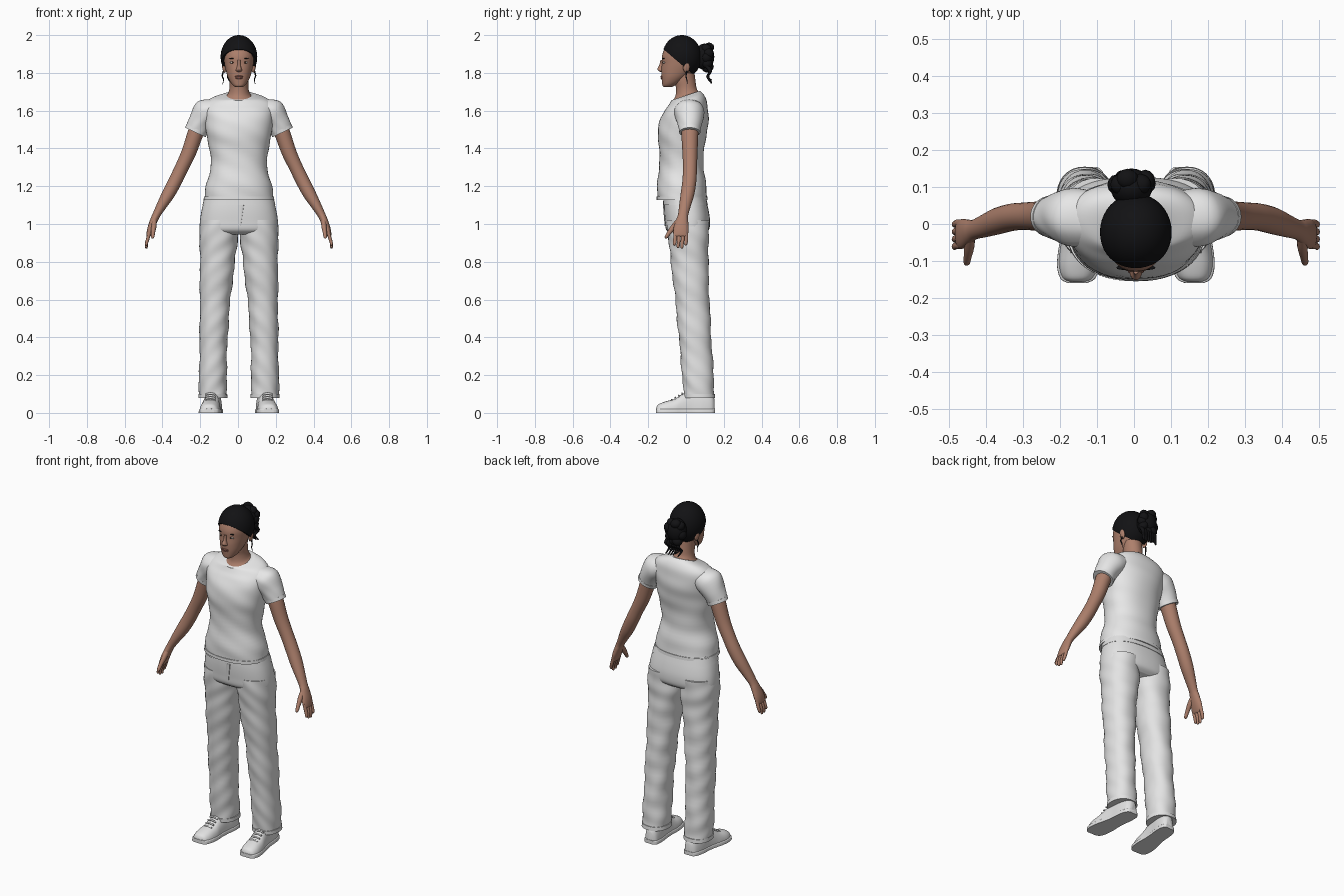
import bpy, bmesh, math, random
from mathutils import Vector, Matrix

random.seed(4)
OFFSET = 0.005  # body midline


def material(name, r, g, b):
    m = bpy.data.materials.new(name)
    m.diffuse_color = (r, g, b, 1)
    return m


SKIN = material("skin", 0.42, 0.215, 0.15)
HAIR = material("black hair", 0.006, 0.006, 0.007)
SHIRT = material("shirt white", 0.8, 0.8, 0.8)
TROUSER = material("trouser white", 0.77, 0.77, 0.77)
SHOE = material("shoe white", 0.76, 0.76, 0.76)
LIP = material("lip", 0.33, 0.13, 0.1)
EYE = material("eye white", 0.55, 0.5, 0.46)
IRIS = material("iris brown", 0.05, 0.025, 0.015)


def finish(name, bm, mat, mirror=False, angle=50):
    bmesh.ops.recalc_face_normals(bm, faces=bm.faces)
    me = bpy.data.meshes.new(name)
    bm.to_mesh(me)
    bm.free()
    me.materials.append(mat)
    me.shade_smooth()
    me.set_sharp_from_angle(angle=math.radians(angle))
    ob = bpy.data.objects.new(name, me)
    ob.location.x = OFFSET
    bpy.context.collection.objects.link(ob)
    if mirror:
        mod = ob.modifiers.new("Mirror", 'MIRROR')
        mod.use_mirror_merge = False
    return ob


def catmull(a, b, c, d, t):
    return 0.5 * (2 * b + (c - a) * t + (2 * a - 5 * b + 4 * c - d) * t * t + (3 * b - a - 3 * c + d) * t ** 3)


def loft(name, rings, mat, mirror=False, n=32, steps=5, power=2.0, shape=None):
    """Smooth skin through rings given as (centre, u radius vector, v radius vector)."""
    fine, last = [], len(rings) - 1
    for i in range(last):
        q = [rings[max(0, min(last, i + k))] for k in (-1, 0, 1, 2)]
        for s in range(steps):
            fine.append([catmull(*(r[j] for r in q), s / steps) for j in range(3)])
    fine.append(rings[-1])
    bm, loops = bmesh.new(), []
    for c, u, v in fine:
        loop = []
        for k in range(n):
            a = 2 * math.pi * k / n
            ca, sa = math.cos(a), math.sin(a)
            p = c + u * math.copysign(abs(ca) ** (2 / power), ca) + v * math.copysign(abs(sa) ** (2 / power), sa)
            loop.append(bm.verts.new(shape(p, c, a) if shape else p))
        loops.append(loop)
    for A, B in zip(loops, loops[1:]):
        for k in range(n):
            bm.faces.new((A[k], A[(k + 1) % n], B[(k + 1) % n], B[k]))
    bm.faces.new(loops[0])
    bm.faces.new(loops[-1])
    return finish(name, bm, mat, mirror)


def level(z, cx, rx, front, back, tilt=0):
    """Horizontal ring from its front and back limits."""
    ry = (back - front) / 2
    return Vector((cx, (front + back) / 2, z)), Vector((rx, 0, 0)), Vector((0, ry, ry * tilt))


def limb(points):
    """Rings across a path of (x, y, z, radius in xz, radius in y)."""
    out = []
    for i, p in enumerate(points):
        a, b = points[max(0, i - 1)], points[min(len(points) - 1, i + 1)]
        d = Vector(b[:3]) - Vector(a[:3])
        u = d.cross(Vector((0, 1, 0))).normalized()
        out.append((Vector(p[:3]), u * p[3], u.cross(d).normalized() * p[4]))
    return out


def ellipsoid(name, c, r, mat, mirror=False, rot=0, seg=24):
    bm = bmesh.new()
    m = Matrix.Translation(c) @ Matrix.Rotation(rot, 4, 'Y') @ Matrix.Diagonal((*r, 1))
    bmesh.ops.create_uvsphere(bm, u_segments=seg, v_segments=seg // 2, radius=1, matrix=m)
    return finish(name, bm, mat, mirror, 80)


def creases(amount):
    def shape(p, c, a):
        w = math.sin(p.z * 42 + 2.2 * math.sin(a + 1) + a) * math.sin(p.z * 17 + a * 2)
        return p + (p - c).normalized() * amount * w
    return shape


# Shirt body, sleeves and hems
loft("shirt_body", [level(*s) for s in (
    (1.13, 0, .184, -.152, .112), (1.20, 0, .174, -.153, .108), (1.30, 0, .15, -.142, .092),
    (1.40, 0, .157, -.143, .098), (1.48, 0, .172, -.148, .11), (1.55, 0, .182, -.138, .118),
    (1.60, 0, .19, -.115, .118), (1.64, 0, .178, -.092, .11, .1), (1.667, 0, .14, -.08, .095, .2),
    (1.68, 0, .08, -.08, .075, .33))], SHIRT, n=48, power=2.2, shape=creases(.003))
loft("shirt_hem", [level(1.128, 0, .187, -.155, .115), level(1.146, 0, .185, -.155, .114)],
     SHIRT, n=48, power=2.2, steps=1)
loft("sleeve", limb([(.12, .015, 1.61, .055, .075), (.172, .018, 1.59, .074, .08),
                     (.205, .02, 1.54, .064, .066), (.23, .02, 1.487, .058, .054)]),
     SHIRT, True, shape=creases(.002))
loft("sleeve_hem", limb([(.223, .02, 1.502, .061, .058), (.231, .02, 1.485, .06, .056)]), SHIRT, True, steps=1)

# Arms, fingers and thumbs
loft("arm", limb([
    (.17, .02, 1.60, .05, .05), (.222, .02, 1.50, .043, .046), (.265, .021, 1.38, .039, .04),
    (.302, .021, 1.30, .036, .037), (.336, .018, 1.23, .036, .037), (.373, .008, 1.16, .034, .036),
    (.408, -.005, 1.10, .027, .031), (.436, -.015, 1.05, .021, .027), (.45, -.02, 1.02, .02, .032),
    (.467, -.026, .975, .018, .04), (.478, -.029, .94, .012, .038), (.48, -.029, .932, .004, .03)]),
    SKIN, True, n=24)
for i, (y, tip) in enumerate(((-.058, .885), (-.038, .872), (-.018, .87), (.002, .886))):
    loft(f"finger_{i + 1}", limb([(.472, y, .96, .009, .01), (.483, y, .92, .009, .01),
                                  (.489, y - .002, .90, .008, .009), (.49, y - .004, tip + .006, .007, .008),
                                  (.489, y - .004, tip, .002, .002)]), SKIN, True, n=10, steps=3)
loft("thumb", limb([(.448, -.03, 1.025, .013, .016), (.45, -.06, .99, .014, .016), (.454, -.085, .96, .011, .012),
                    (.457, -.104, .932, .009, .009), (.458, -.109, .924, .003, .003)]), SKIN, True, n=12, steps=3)

# Trousers: hips, legs, cuffs, waistband and fly
loft("trouser_hips", [level(*s) for s in (
    (1.15, 0, .178, -.115, .1), (1.08, 0, .196, -.116, .118), (1.02, 0, .206, -.112, .127),
    (.97, 0, .207, -.105, .122), (.945, 0, .19, -.075, .095))], TROUSER, n=48, power=2.4)
loft("trouser_leg", [level(*s) for s in (
    (1.02, .105, .1, -.1, .12), (.92, .107, .101, -.094, .122), (.80, .114, .093, -.08, .118),
    (.60, .126, .081, -.057, .124), (.40, .134, .074, -.038, .134), (.20, .138, .073, -.02, .146),
    (.085, .138, .074, -.012, .152))], TROUSER, True, n=36, steps=8, power=2.2, shape=creases(.004))
loft("trouser_cuff", [level(.078, .138, .077, -.014, .155), level(.1, .138, .076, -.015, .153)],
     TROUSER, True, n=36, steps=1, power=2.2)
loft("waistband", [level(1.10, 0, .193, -.121, .116), level(1.14, 0, .183, -.12, .106)],
     TROUSER, n=48, steps=1, power=2.4)
loft("fly_flap", [level(1.10, .012, .014, -.122, -.112), level(.99, .004, .006, -.113, -.104)],
     TROUSER, n=12, steps=2, power=6)


# Shoes: upper, sole and laces
def shoe_rings(grow, top=None):
    rows = ((-.157, .158, .022, .03), (-.145, .157, .043, .046), (-.11, .155, .054, .06), (-.06, .15, .054, .075),
            (-.02, .146, .048, .1), (.03, .14, .044, .125), (.09, .134, .045, .12), (.135, .13, .038, .1),
            (.152, .129, .022, .07))
    return [(Vector((x, y, 0)), Vector((w + grow, 0, 0)), Vector((0, 0, top or h))) for y, x, w, h in rows]


def above_ground(p, c, a):
    return Vector((p.x, p.y, max(p.z, 0.004)))


def sole_shape(p, c, a):
    return Vector((p.x, p.y * 1.015, max(p.z, 0)))


loft("shoe_upper", shoe_rings(0), SHOE, True, n=28, power=2.5, shape=above_ground)
loft("shoe_sole", shoe_rings(.004, .022), SHOE, True, n=28, power=8, shape=sole_shape)
for i in range(4):
    y = -.075 + i * .018
    z = .07 + i * .011
    loft(f"lace_{i + 1}", [(Vector((.151 + s * .026, y, z - abs(s) * .005)), Vector((0, .004, 0)),
                            Vector((0, 0, .005))) for s in (-1, 0, 1)], SHOE, True, n=8, steps=3)

# Head, neck and ears
loft("head", [level(*s) for s in (
    (1.724, 0, .016, -.115, -.08), (1.732, 0, .03, -.124, -.06), (1.75, 0, .045, -.127, -.03),
    (1.78, 0, .06, -.13, .01), (1.815, 0, .07, -.131, .045), (1.85, 0, .077, -.128, .06),
    (1.89, 0, .081, -.127, .068), (1.93, 0, .076, -.112, .06), (1.965, 0, .055, -.085, .04))],
    SKIN, n=40, power=2.15)
loft("neck", [level(*s) for s in (
    (1.64, 0, .085, -.09, .08, .33), (1.67, 0, .074, -.076, .072, .33), (1.69, 0, .058, -.056, .065, .2),
    (1.72, 0, .05, -.053, .056), (1.76, 0, .05, -.06, .05), (1.80, 0, .052, -.05, .045))], SKIN)
ellipsoid("ear", (.079, .002, 1.83), (.01, .018, .03), SKIN, True, .15, 16)

# Face: nose, eyes, brows and lips
loft("nose", [level(1.868, 0, .008, -.135, -.11), level(1.84, 0, .009, -.142, -.11), level(1.822, 0, .014, -.152, -.11),
              level(1.812, 0, .017, -.147, -.11), level(1.805, 0, .008, -.136, -.11)], SKIN, n=16)
ellipsoid("eye", (.033, -.1145, 1.855), (.014, .009, .0065), EYE, True, 0, 16)
ellipsoid("iris", (.033, -.1195, 1.855), (.0055, .005, .0058), IRIS, True, 0, 12)
ellipsoid("brow", (.034, -.118, 1.876), (.019, .006, .003), HAIR, True, -.08, 12)
ellipsoid("upper_lip", (0, -.128, 1.781), (.022, .008, .005), LIP, False, 0, 16)
ellipsoid("lower_lip", (0, -.127, 1.773), (.019, .008, .006), LIP, False, 0, 16)

# Hair cap cut along the sloping hairline
bm = bmesh.new()
bmesh.ops.create_uvsphere(bm, u_segments=40, v_segments=24, radius=1,
                          matrix=Matrix.Translation((0, -.022, 1.885)) @ Matrix.Diagonal((.097, .104, .115, 1)))
bmesh.ops.bisect_plane(bm, geom=bm.verts[:] + bm.edges[:] + bm.faces[:], plane_co=(0, -.125, 1.93),
                       plane_no=(0, .85, 1), clear_inner=True)
bmesh.ops.holes_fill(bm, edges=[e for e in bm.edges if e.is_boundary])
finish("hair_cap", bm, HAIR)

# Hair bun with lumps, hanging curls and loose side strands
ellipsoid("hair_bun", (-.012, .098, 1.885), (.056, .052, .07), HAIR)
for i in range(9):
    a = i * 2.4
    ellipsoid(f"bun_lump_{i + 1}", (-.012 + .04 * math.cos(a), .115 + random.uniform(-.01, .008), 1.882 + .055 * math.sin(a)),
              (.026, .028, .03), HAIR, False, a, 12)
for i in range(6):
    x, drop = -.05 + i * .016, random.uniform(1.74, 1.78)
    loft(f"hanging_curl_{i + 1}", limb([(x, .1, 1.85, .013, .013), (x + .008, .128, 1.81, .01, .01),
                                        (x - .006, .115, 1.78, .008, .008), (x + .005, .135, drop, .003, .003)]),
         HAIR, n=8)
loft("side_strand", limb([(.082, .005, 1.81, .004, .004), (.088, .0, 1.785, .004, .004),
                          (.082, .004, 1.765, .003, .003), (.086, .008, 1.74, .001, .001)]), HAIR, True, n=6)
